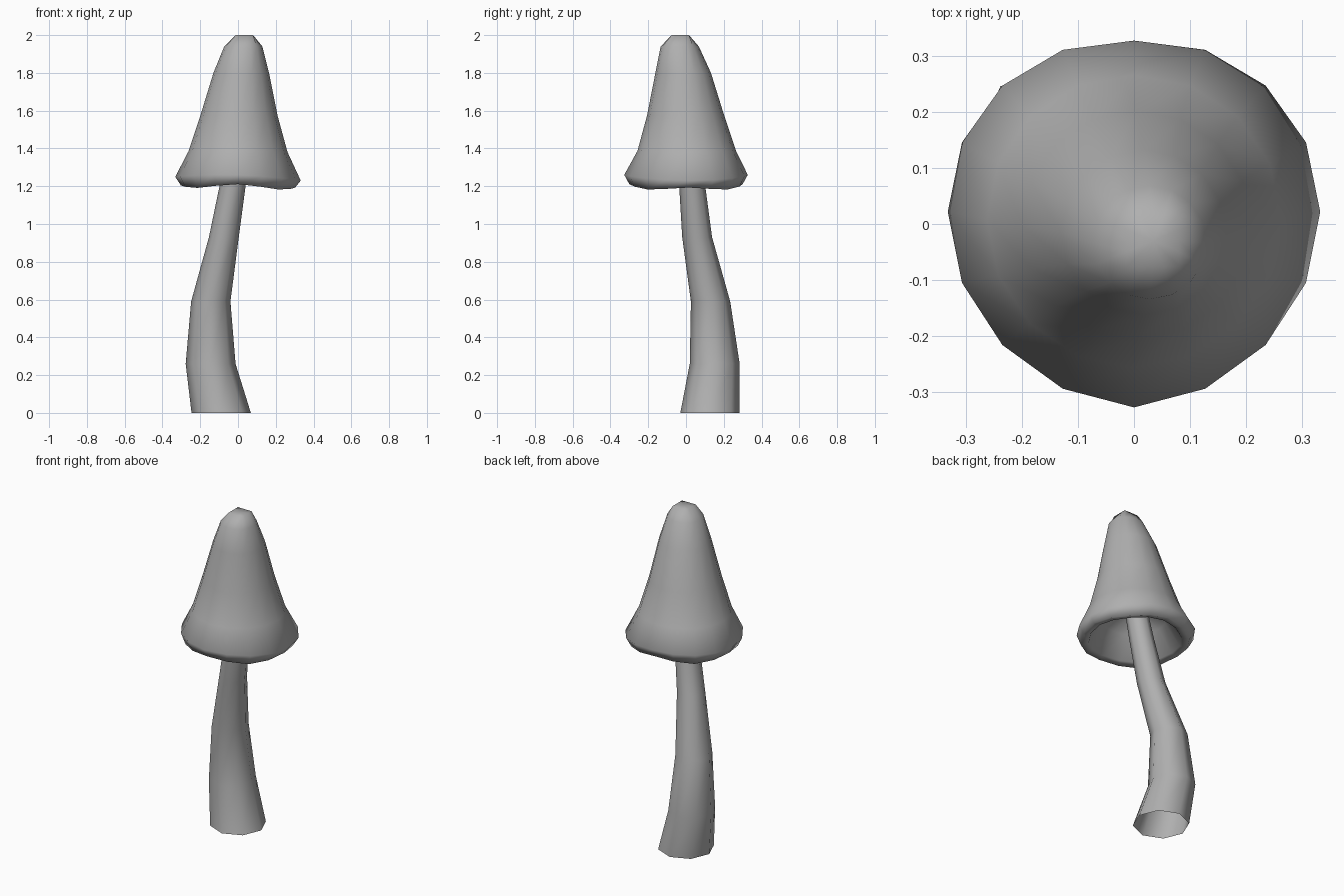
import bpy, bmesh
from math import sin, cos, pi

if "Cube" in bpy.data.objects:
    bpy.data.objects.remove(bpy.data.objects["Cube"])

# Mid-grey surface
grey = bpy.data.materials.new("grey")
grey.diffuse_color = (0.43, 0.43, 0.43, 1)
grey.use_nodes = True
grey.node_tree.nodes["Principled BSDF"].inputs["Base Color"].default_value = grey.diffuse_color


def loft(name, rings, sides, apex=None, square_end=False):
    """Skin (x, y, z, radius, wobble, ripple) rings; optionally close onto an apex."""
    bm = bmesh.new()
    loops = []
    for n, (x, y, z, r, w, c) in enumerate(rings):
        loop = []
        for i in range(sides):
            a = 2 * pi * i / sides
            k = r
            if square_end and n == len(rings) - 1:
                k = r / max(abs(cos(a)), abs(sin(a)))
            dy = w * (0.022 * abs(cos(a)) - 0.005 * sin(a))
            dz = c * cos(4 * a) - w * 0.01 * (cos(2 * a) + cos(a))
            loop.append(bm.verts.new((x + k * cos(a), y + k * sin(a) + dy, z + dz)))
        loops.append(loop)
    for lo, hi in zip(loops, loops[1:]):
        for i in range(sides):
            j = (i + 1) % sides
            bm.faces.new((lo[i], lo[j], hi[j], hi[i]))
    if apex:
        tip = bm.verts.new(apex)
        for i in range(sides):
            bm.faces.new((loops[-1][i], loops[-1][(i + 1) % sides], tip))
    for f in bm.faces:
        f.smooth = True
    mesh = bpy.data.meshes.new(name)
    bm.to_mesh(mesh)
    bm.free()
    mesh.materials.append(grey)
    ob = bpy.data.objects.new(name, mesh)
    bpy.context.collection.objects.link(ob)
    return ob


# Curved, tapering stem, open at the base and running up inside the cap
loft("stem", [
    (-0.089, 0.127, 0.00, 0.157, 0, 0),
    (-0.145, 0.152, 0.26, 0.132, 0, 0),
    (-0.144, 0.130, 0.59, 0.104, 0, 0),
    (-0.075, 0.059, 0.93, 0.079, 0, 0),
    (-0.029, 0.033, 1.20, 0.069, 0, 0),
    (0.0, 0.01, 1.42, 0.062, 0, 0),
], 8)

# Bell-shaped cap: hollow underside, folded wavy rim, small flat top
loft("cap", [
    (0, 0, 1.40, 0.06, 0, 0),
    (0, 0, 1.34, 0.18, 0, 0),
    (0, 0, 1.205, 0.26, 0.6, 0.006),
    (0, 0, 1.196, 0.303, 0.6, 0.009),
    (0, 0, 1.25, 0.332, 1, 0),
    (0, 0.004, 1.385, 0.262, 0.2, 0),
    (0.005, -0.002, 1.575, 0.204, 0, 0),
    (0.017, -0.015, 1.80, 0.147, 0, 0),
    (0.028, -0.033, 1.94, 0.101, 0, 0),
    (0.034, -0.03, 2.0, 0.046, 0, 0),
], 16, apex=(0.034, -0.03, 2.0), square_end=True)
